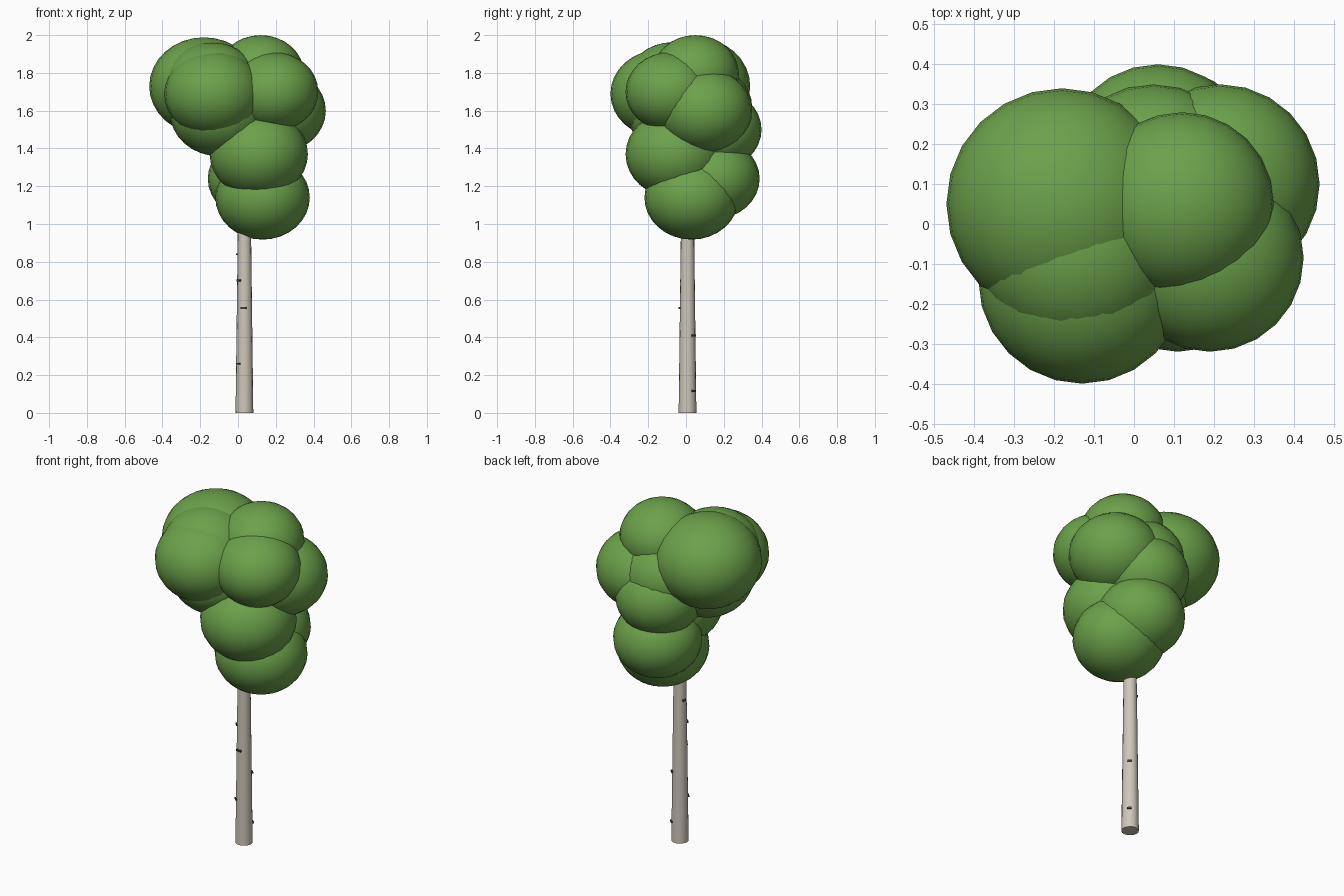
import bpy
import math
from mathutils import Vector

cube = bpy.data.objects.get("Cube")
if cube:
    bpy.data.objects.remove(cube, do_unlink=True)


def material(name, rgb):
    m = bpy.data.materials.new(name)
    m.use_nodes = True
    color = (*rgb, 1)
    m.diffuse_color = color
    bsdf = m.node_tree.nodes["Principled BSDF"]
    bsdf.inputs["Base Color"].default_value = color
    bsdf.inputs["Roughness"].default_value = 0.9
    return m


leaf_green = material("leaf_green", (0.15, 0.36, 0.07))
pale_bark = material("pale_bark", (0.62, 0.57, 0.49))
dark_bark = material("dark_bark", (0.06, 0.055, 0.05))


def finish(name, mat):
    ob = bpy.context.object
    ob.name = name
    ob.data.materials.append(mat)
    return ob


def foliage(name, x, y, z, radius):
    # Leaf clump: a slightly flattened smooth ball
    bpy.ops.mesh.primitive_uv_sphere_add(segments=24, ring_count=16, radius=radius, location=(x, y, z))
    finish(name, leaf_green).scale.z = 0.89
    bpy.ops.object.shade_smooth()


# Crown
foliage("crown_left", -0.18, 0.05, 1.73, 0.29)
foliage("crown_front_left", -0.13, -0.14, 1.69, 0.26)
foliage("crown_front_left_upper", -0.14, -0.07, 1.74, 0.25)
foliage("crown_left_lower", -0.10, -0.05, 1.59, 0.26)
foliage("crown_top", 0.12, 0.05, 1.795, 0.23)
foliage("crown_front_right", 0.19, -0.085, 1.70, 0.235)
foliage("crown_right", 0.215, 0.10, 1.60, 0.25)
foliage("crown_core", 0.05, 0.10, 1.62, 0.25)
foliage("crown_back", 0.06, 0.16, 1.50, 0.24)
foliage("crown_front_middle", 0.11, -0.06, 1.37, 0.26)
foliage("crown_back_low", 0.08, 0.15, 1.24, 0.24)
foliage("crown_bottom", 0.13, 0.03, 1.14, 0.25)

# Trunk
TRUNK = Vector((0.034, 0.008, 0))
BASE_R, TOP_R, HEIGHT = 0.047, 0.031, 1.3
bpy.ops.mesh.primitive_cone_add(vertices=16, radius1=BASE_R, radius2=TOP_R, depth=HEIGHT,
                                location=TRUNK + Vector((0, 0, HEIGHT / 2)))
finish("trunk", pale_bark)
bpy.ops.object.shade_smooth_by_angle(angle=math.radians(40))

# Dark bark marks: height, direction in degrees, width
marks = [(0.84, 165, 0.02), (0.70, 222, 0.024), (0.555, 262, 0.03),
         (0.41, 48, 0.024), (0.26, 225, 0.022), (0.115, 45, 0.024)]
for i, (z, deg, width) in enumerate(marks):
    a = math.radians(deg)
    r = BASE_R + (TOP_R - BASE_R) * z / HEIGHT
    bpy.ops.mesh.primitive_cube_add(size=1, rotation=(0, 0, a),
                                    location=TRUNK + Vector((r * math.cos(a), r * math.sin(a), z)))
    finish(f"bark_mark_{i + 1}", dark_bark).scale = (0.012, width, 0.01)
